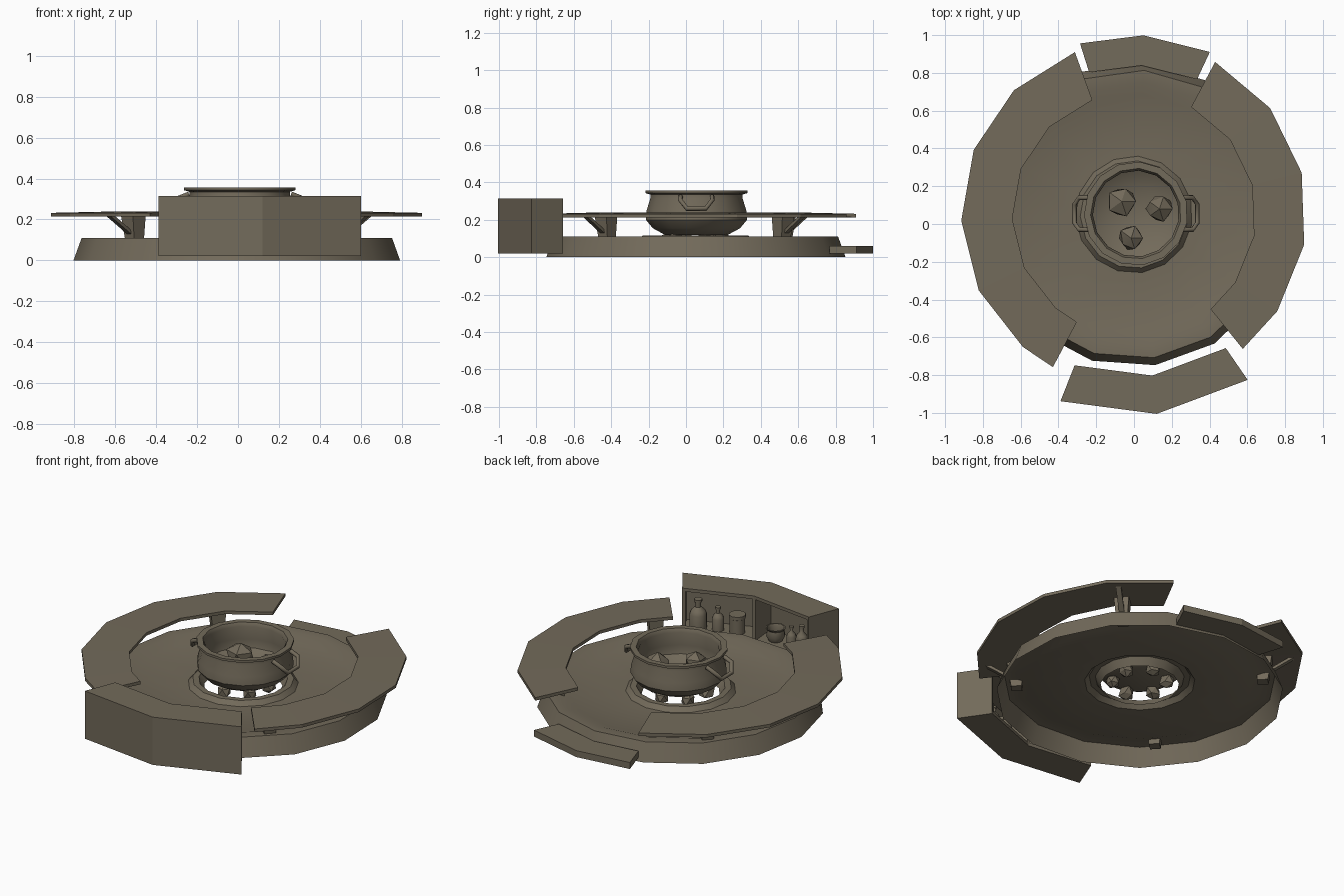
import bpy, bmesh, math, random
from math import cos, sin, radians
from mathutils import Vector, Matrix

if "Cube" in bpy.data.objects:
    bpy.data.objects.remove(bpy.data.objects["Cube"])
random.seed(4)
CENTRE = Vector((0, 0.05, 0))
SIDES, TURN = 15, 14

clay = bpy.data.materials.new("olive_brown")
clay.use_nodes = True
clay.diffuse_color = (0.17, 0.145, 0.103, 1)
clay.node_tree.nodes["Principled BSDF"].inputs["Base Color"].default_value = clay.diffuse_color


def finish(name, bm, smooth=None, fix=True):
    if fix:
        bmesh.ops.recalc_face_normals(bm, faces=bm.faces)
    mesh = bpy.data.meshes.new(name)
    bm.to_mesh(mesh)
    bm.free()
    mesh.materials.append(clay)
    ob = bpy.data.objects.new(name, mesh)
    bpy.context.collection.objects.link(ob)
    if smooth:
        bpy.ops.object.select_all(action='DESELECT')
        ob.select_set(True)
        bpy.context.view_layer.objects.active = ob
        bpy.ops.object.shade_smooth_by_angle(angle=radians(smooth))
    return ob


def polar(r, deg, z):
    return CENTRE + Vector((r * cos(radians(deg)), r * sin(radians(deg)), z))


def arc_slab(name, angles, r0, r1, z0, z1, rise=0):
    """Faceted ring segment; rise lifts the inner edge."""
    bm = bmesh.new()
    rows = []
    for a in angles:
        corners = ((r0, z0 + rise), (r1, z0), (r1, z1), (r0, z1 + rise))
        rows.append([bm.verts.new(polar(r, a, z)) for r, z in corners])
    for p, q in zip(rows, rows[1:]):
        for i in range(4):
            j = (i + 1) % 4
            bm.faces.new((p[i], p[j], q[j], q[i]))
    bm.faces.new(rows[0])
    bm.faces.new(rows[-1])
    return finish(name, bm)


def turned(name, profile, at, sides=SIDES, smooth=40, fix=True):
    """Revolve (radius, height) pairs around a vertical axis."""
    bm = bmesh.new()
    rings = []
    for r, z in profile:
        ring = []
        for k in range(sides):
            a = radians(TURN + 360 * k / sides)
            ring.append(bm.verts.new(Vector(at) + Vector((r * cos(a), r * sin(a), z))))
        rings.append(ring)
    for p, q in zip(rings, rings[1:]):
        for i in range(sides):
            j = (i + 1) % sides
            bm.faces.new((p[i], p[j], q[j], q[i]))
    for r, ring in ((profile[0][0], rings[0]), (profile[-1][0], rings[-1])):
        if r < 0.002:
            bmesh.ops.pointmerge(bm, verts=ring, merge_co=Vector(at) + Vector((0, 0, ring[0].co.z - at[2])))
    return finish(name, bm, smooth, fix)


def beam(name, start, end, w0, w1, angle):
    """Tapered four-sided post between two points."""
    bm = bmesh.new()
    rot = Matrix.Rotation(radians(angle), 3, 'Z')
    rings = []
    for p, w in ((start, w0), (end, w1)):
        rings.append([bm.verts.new(p + rot @ Vector((x * w / 2, y * w / 2, 0)))
                      for x, y in ((-1, -1), (1, -1), (1, 1), (-1, 1))])
    for i in range(4):
        j = (i + 1) % 4
        bm.faces.new((rings[0][i], rings[0][j], rings[1][j], rings[1][i]))
    bm.faces.new(rings[0])
    bm.faces.new(rings[1])
    return finish(name, bm)


def rock(name, at, size):
    bm = bmesh.new()
    bmesh.ops.create_icosphere(bm, subdivisions=1, radius=size)
    for v in bm.verts:
        v.co = Vector(at) + v.co * random.uniform(0.85, 1.12)
    return finish(name, bm, 30)


# Hollow platform: sloped wall, raised rim, sunken floor and open fire pit
turned("platform", [(0.805, 0), (0.765, 0.11), (0.70, 0.11), (0.635, 0.088), (0.31, 0.088),
                    (0.285, 0.115), (0.25, 0.115), (0.22, 0.07)], CENTRE, smooth=40)

# Curved counters
arc_slab("right_counter", [110, 134, 158, 182, 206, 230, 242], 0.645, 0.915, 0.213, 0.232, 0.006)
arc_slab("left_counter", [62, 38, 14, -10, -34, -51], 0.645, 0.915, 0.213, 0.232, 0.006)

# Counter legs with outward and sideways braces
for n, a in enumerate((42, 137, 223, -43)):
    foot, top = polar(0.69, a, 0.07), polar(0.70, a, 0.216)
    beam(f"leg_{n}", foot, top, 0.06, 0.085, a)
    beam(f"leg_brace_{n}", polar(0.70, a, 0.12), polar(0.85, a, 0.215), 0.03, 0.03, a)

# Entrance step
arc_slab("back_step", [107.5, 87, 65], 0.79, 0.95, 0.02, 0.06)

# Open-backed cabinet
bend = [248.5, 276.5, 304.5]
arc_slab("cabinet_front", bend, 1.04, 1.062, 0.02, 0.315)
arc_slab("cabinet_top", bend, 0.858, 1.05, 0.295, 0.315)
arc_slab("cabinet_bottom", bend, 0.858, 1.05, 0.02, 0.04)
for name, a in (("right", 248.5), ("middle", 275.9), ("left", 303.3)):
    arc_slab(f"cabinet_{name}_panel", [a, a + 1.2], 0.858, 1.05, 0.02, 0.315)

# Bottles, jars and a bowl on the shelf
bottle = [(0, 0), (1, 0), (1, 0.5), (0.8, 0.62), (0.35, 0.74), (0.35, 0.9), (0.48, 0.91), (0.48, 1), (0, 1)]
jar = [(0, 0), (1, 0), (1, 0.8), (1.08, 0.82), (1.08, 1), (0, 1)]
bowl = [(0, 0), (0.7, 0), (1, 0.4), (0.9, 0.85), (1.05, 1), (0.9, 1), (0.8, 0.8), (0.8, 0.4), (0, 0.2)]
goods = [("tall_bottle", bottle, 299, 0.05, 0.18), ("small_bottle", bottle, 292, 0.035, 0.14),
         ("jar", jar, 285, 0.045, 0.11), ("bowl", bowl, 270, 0.055, 0.08),
         ("slim_bottle", bottle, 263, 0.028, 0.12), ("end_bottle", bottle, 258, 0.035, 0.15)]
for name, shape, a, r, h in goods:
    turned(name, [(x * r, z * h) for x, z in shape], polar(0.925, a, 0.04), sides=10)

# Cooking pot with a flared lip
POT = CENTRE + Vector((0.01, 0.005, 0))
turned("pot", [(0, 0.12), (0.17, 0.12), (0.235, 0.155), (0.272, 0.20), (0.268, 0.25), (0.248, 0.315),
               (0.248, 0.335), (0.275, 0.343), (0.275, 0.357), (0.24, 0.357), (0.228, 0.335),
               (0.245, 0.25), (0.235, 0.2), (0.15, 0.15), (0, 0.15)], POT)

# Looped pot handles on both sides
loop = [(0.25, -0.085, 0.325), (0.30, -0.085, 0.305), (0.325, -0.05, 0.26),
        (0.325, 0.05, 0.26), (0.30, 0.085, 0.305), (0.25, 0.085, 0.325)]
for name, side in (("left", 1), ("right", -1)):
    curve = bpy.data.curves.new(f"{name}_pot_handle", 'CURVE')
    curve.dimensions = '3D'
    curve.bevel_depth = 0.013
    curve.bevel_resolution = 1
    curve.use_fill_caps = True
    line = curve.splines.new('POLY')
    line.points.add(len(loop) - 1)
    for p, (x, y, z) in zip(line.points, loop):
        p.co = (*(POT + Vector((x * side, y, z))), 1)
    curve.materials.append(clay)
    bpy.context.collection.objects.link(bpy.data.objects.new(curve.name, curve))

# Chunks of food in the pot and stones beneath it
for n, (x, y, s) in enumerate(((-0.065, 0.12, 0.085), (0.135, 0.08, 0.075), (-0.015, -0.075, 0.07))):
    rock(f"food_{n}", (x, y, 0.215), s)
for n in range(6):
    a = 60 * n + 20
    rock(f"hearth_stone_{n}", polar(0.15, a, 0.095), 0.045)
